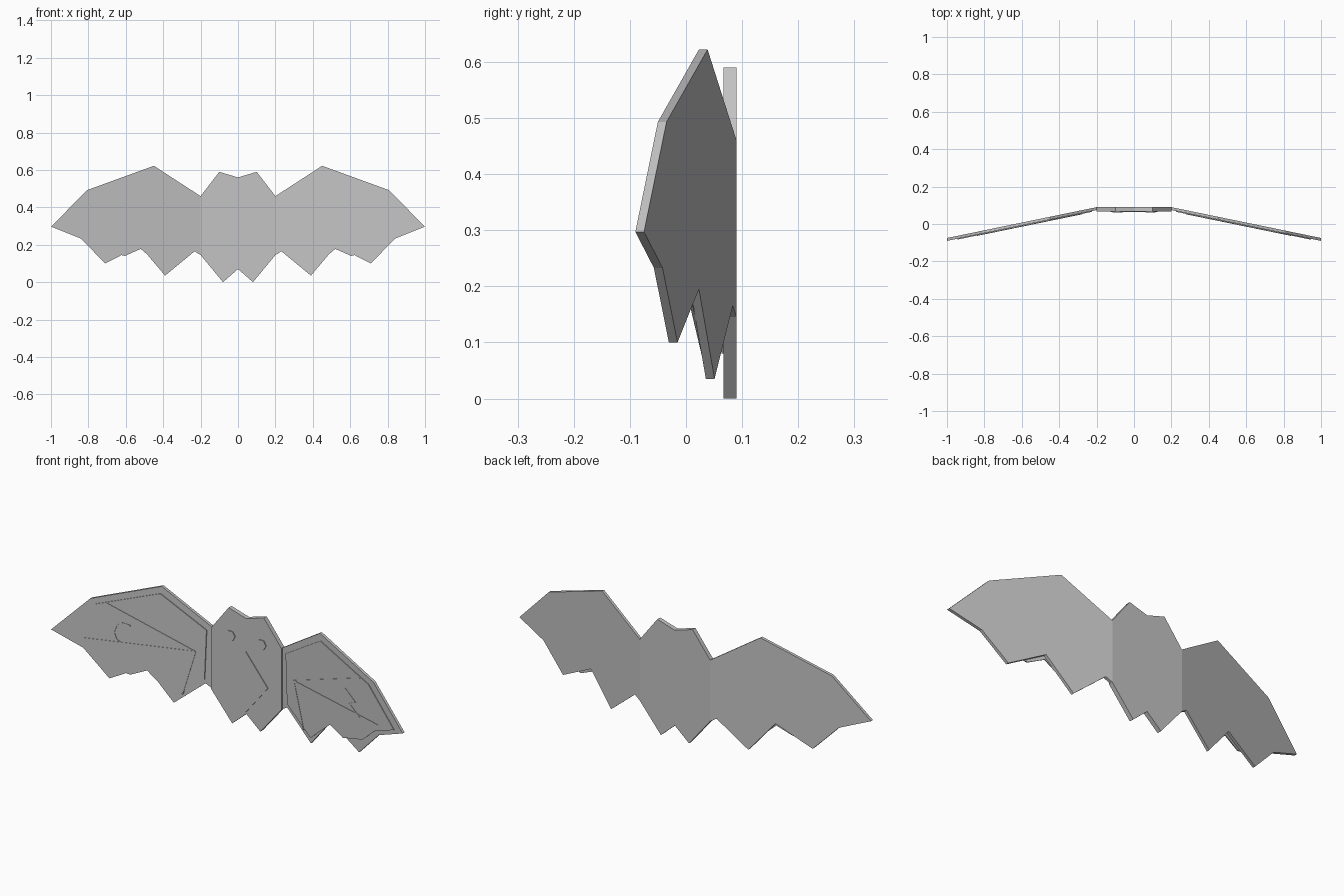
import bpy, math

cube = bpy.data.objects.get("Cube")
if cube:
    bpy.data.objects.remove(cube, do_unlink=True)

grey = bpy.data.materials.new("light grey")
grey.use_nodes = True
grey.diffuse_color = (0.55, 0.55, 0.55, 1)
grey.node_tree.nodes["Principled BSDF"].inputs["Base Color"].default_value = (0.55, 0.55, 0.55, 1)

BACK = 0.09
HINGE = 0.2
SLOPE = 0.206
WING_THICK = 0.0155


def slab(name, outline, front, back):
    """Extrude an x-z outline between two y functions of x."""
    n = len(outline)
    verts = [(x, f(x), z) for f in (front, back) for x, z in outline]
    faces = [tuple(range(n)), tuple(range(2 * n - 1, n - 1, -1))]
    faces += [(i, i + n, (i + 1) % n + n, (i + 1) % n) for i in range(n)]
    mesh = bpy.data.meshes.new(name)
    mesh.from_pydata(verts, [], faces)
    mesh.materials.append(grey)
    obj = bpy.data.objects.new(name, mesh)
    bpy.context.collection.objects.link(obj)
    # consistent outward normals
    import bmesh
    bm = bmesh.new()
    bm.from_mesh(mesh)
    bmesh.ops.recalc_face_normals(bm, faces=bm.faces)
    bm.to_mesh(mesh)
    bm.free()
    return obj


def wing_y(offset):
    """Depth of the swept wing plane, moved forward by offset."""
    return lambda x: BACK - SLOPE * (abs(x) - HINGE) - offset


def flat_y(y):
    return lambda x: y


def strip(name, a, b, width, lift):
    """Thin straight bar lying on the wing."""
    dx, dz = b[0] - a[0], b[1] - a[1]
    k = width / 2 / math.hypot(dx, dz)
    px, pz = -dz * k, dx * k
    quad = [(a[0] + px, a[1] + pz), (b[0] + px, b[1] + pz),
            (b[0] - px, b[1] - pz), (a[0] - px, a[1] - pz)]
    return slab(name, quad, wing_y(lift), wing_y(WING_THICK))


def mirrored(half):
    """Complete a symmetric outline from its +x half."""
    return half + [(-x, z) for x, z in reversed(half) if x > 0]


# Body with ears and two tail points
body_half = [(0, 0.56), (0.1, 0.59), (0.2, 0.46), (0.2, 0.145), (0.08, 0), (0, 0.07)]
slab("body", mirrored(body_half), flat_y(0.067), flat_y(BACK))

# Belly diamond and six-sided eyes
slab("belly_diamond", [(0, 0.39), (0.125, 0.235), (0, 0.08), (-0.125, 0.235)],
     flat_y(0.063), flat_y(0.068))
for side, label in ((1, "left"), (-1, "right")):
    ring = [(side * 0.088 + 0.027 * math.cos(math.tau * i / 6),
             0.45 + 0.027 * math.sin(math.tau * i / 6)) for i in range(6)]
    slab(label + "_eye", ring, flat_y(0.062), flat_y(0.068))

# Wings, raised panels and fanned ribs
wing = [(0.2, 0.46), (0.45, 0.622), (0.805, 0.493), (1.0, 0.297), (0.84, 0.233),
        (0.71, 0.1), (0.525, 0.195), (0.39, 0.035), (0.232, 0.165), (0.2, 0.145)]
panel = [(0.225, 0.44), (0.455, 0.585), (0.775, 0.472), (0.945, 0.297), (0.82, 0.25),
         (0.735, 0.175), (0.605, 0.14), (0.52, 0.178), (0.39, 0.065), (0.235, 0.185)]
rib_ends = [(0.72, 0.485), (0.84, 0.285), (0.345, 0.09)]
for side, label in ((1, "left"), (-1, "right")):
    def flip(points):
        return [(side * x, z) for x, z in points]
    slab(label + "_wing", flip(wing), wing_y(WING_THICK), wing_y(0))
    slab(label + "_wing_panel", flip(panel), wing_y(0.020), wing_y(0.015))
    for i, end in enumerate(rib_ends):
        a, b = flip([(0.28, 0.32), end])
        strip(f"{label}_wing_rib_{i + 1}", a, b, 0.006, 0.022)

# Small surface marks: an open arc on one wing, a zigzag on the other
arc = [(-0.63 + 0.055 * math.cos(t), 0.345 + 0.055 * math.sin(t))
       for t in (math.radians(60 + 40 * i) for i in range(7))]
zigzag = [(0.62, 0.4), (0.69, 0.35), (0.65, 0.33), (0.72, 0.28)]
for name, path in (("arc_mark", arc), ("zigzag_mark", zigzag)):
    for i, (a, b) in enumerate(zip(path, path[1:])):
        strip(f"{name}_{i + 1}", a, b, 0.006, 0.022)
